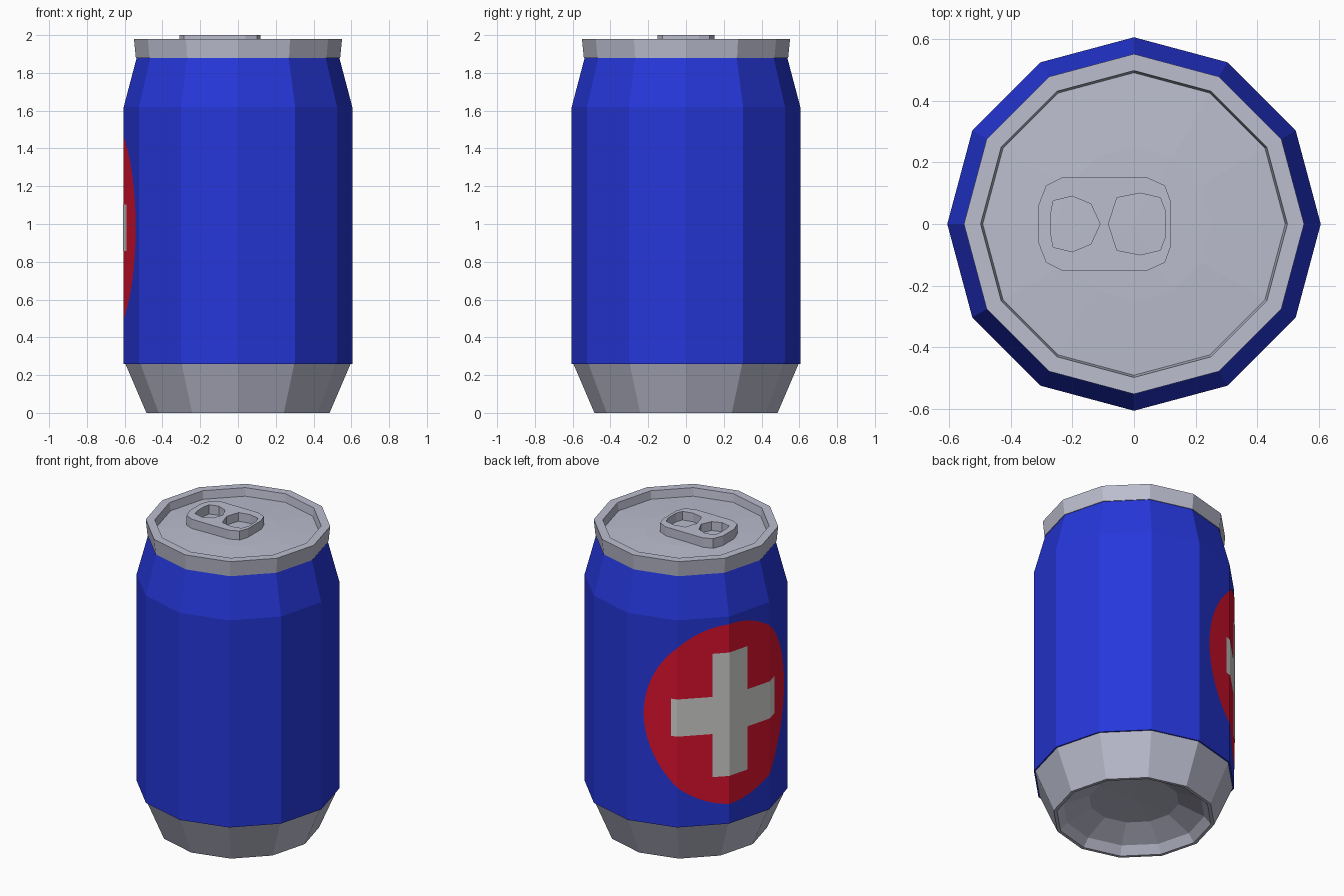
import bpy, bmesh, math
from mathutils import Vector

if "Cube" in bpy.data.objects:
    bpy.data.objects.remove(bpy.data.objects["Cube"])

SIDES = 12
STEP = 2 * math.pi / SIDES


def material(name, rgb):
    m = bpy.data.materials.new(name)
    m.diffuse_color = (*rgb, 1)
    m.use_nodes = True
    m.node_tree.nodes["Principled BSDF"].inputs["Base Color"].default_value = m.diffuse_color
    return m


BLUE = material("blue paint", (0.019, 0.038, 0.70))
SILVER = material("bare metal", (0.50, 0.51, 0.62))
RED = material("red paint", (0.72, 0.006, 0.028))
WHITE = material("off white paint", (0.66, 0.66, 0.64))


def finish(name, bm, mat):
    me = bpy.data.meshes.new(name)
    bm.to_mesh(me)
    bm.free()
    me.materials.append(mat)
    ob = bpy.data.objects.new(name, me)
    bpy.context.collection.objects.link(ob)
    return ob


def lathe(name, profile, mat):
    """Spin (radius, height) points into a twelve-sided shell."""
    bm = bmesh.new()
    rings = []
    for r, z in profile:
        if r == 0:
            rings.append([bm.verts.new((0, 0, z))] * SIDES)
        else:
            rings.append([bm.verts.new((r * math.cos(k * STEP), r * math.sin(k * STEP), z))
                          for k in range(SIDES)])
    for a, b in zip(rings, rings[1:]):
        for k in range(SIDES):
            n = (k + 1) % SIDES
            corners = list(dict.fromkeys((a[k], a[n], b[n], b[k])))
            bm.faces.new(corners)
    return finish(name, bm, mat)


# Can shells: domed base, painted body, rim with recessed lid
lathe("can_base", [(0, 0.13), (0.27, 0.12), (0.425, 0.05), (0.465, 0), (0.485, 0), (0.597, 0.262)], SILVER)
lathe("can_body", [(0.585, 0.26), (0.605, 0.26), (0.605, 1.62), (0.535, 1.885)], BLUE)
lathe("rim_and_lid", [(0.53, 1.88), (0.541, 1.88), (0.551, 1.98), (0.497, 1.98), (0.49, 1.927),
                      (0.25, 1.94), (0, 1.945)], SILVER)

# Painted emblem, wrapped round the facets and centred on the back left
RADIUS = 0.605
FACET = 2 * RADIUS * math.sin(STEP / 2)
CENTRE_CORNER = 5
SHIFT, EMBLEM_Z = 0.02, 0.98


def wrapped_plate(name, outline, lift, mat):
    bm = bmesh.new()
    bm.faces.new([bm.verts.new((s + SHIFT, 0, z + EMBLEM_Z)) for s, z in outline])
    for k in (-1, 0, 1):
        bmesh.ops.bisect_plane(bm, geom=bm.verts[:] + bm.edges[:] + bm.faces[:], dist=1e-6,
                               plane_co=(k * FACET, 0, 0), plane_no=(1, 0, 0))
    bmesh.ops.triangulate(bm, faces=bm.faces[:])

    def corner(k):
        a = (CENTRE_CORNER + k) * STEP
        return Vector((math.cos(a), math.sin(a), 0)) * (RADIUS + lift)

    for v in bm.verts:
        t = v.co.x / FACET
        k = math.floor(t)
        p = corner(k).lerp(corner(k + 1), t - k)
        v.co = (p.x, p.y, v.co.z)
    bm.normal_update()
    for f in bm.faces:
        c = f.calc_center_median()
        if f.normal.x * c.x + f.normal.y * c.y < 0:
            f.normal_flip()
    return finish(name, bm, mat)


def signed_pow(v, e):
    return math.copysign(abs(v) ** e, v)


disc = [(0.545 * signed_pow(math.cos(a), 1.04), 0.59 * signed_pow(math.sin(a), 1.04))
        for a in (i * math.pi / 32 for i in range(64))]
wrapped_plate("red_disc", disc, 0.002, RED)

W, H, V = 0.122, 0.37, 0.405
quarter = [(H, W), (W, W), (W, V)]
cross = (quarter + [(-x, z) for x, z in reversed(quarter)]
         + [(-x, -z) for x, z in quarter] + [(x, -z) for x, z in reversed(quarter)])
wrapped_plate("pale_cross", cross, 0.004, WHITE)

# Pull tab: rounded plate with two finger holes, from half outlines mirrored in y
tab_half = [(0.12, 0.07), (0.10, 0.125), (0.04, 0.152), (-0.23, 0.152), (-0.285, 0.125), (-0.31, 0.06)]
hole_a = [(-0.11, 0), (-0.14, 0.065), (-0.20, 0.09), (-0.262, 0.075), (-0.27, 0.03)]
hole_b = [(0.102, 0.04), (0.085, 0.085), (0.02, 0.1), (-0.055, 0.085), (-0.083, 0)]
cu = bpy.data.curves.new("pull_tab", 'CURVE')
cu.dimensions = '2D'
cu.fill_mode = 'BOTH'
cu.extrude = 0.033
for half in (tab_half, hole_a, hole_b):
    loop = half + [(x, -y) for x, y in reversed(half) if y > 0]
    sp = cu.splines.new('POLY')
    sp.points.add(len(loop) - 1)
    for p, (x, y) in zip(sp.points, loop):
        p.co = (x, y, 0, 1)
    sp.use_cyclic_u = True
cu.materials.append(SILVER)
tab = bpy.data.objects.new("pull_tab", cu)
tab.location.z = 1.967
bpy.context.collection.objects.link(tab)
bpy.context.view_layer.objects.active = tab
tab.select_set(True)
bpy.ops.object.convert(target='MESH')
bpy.ops.object.shade_flat()
